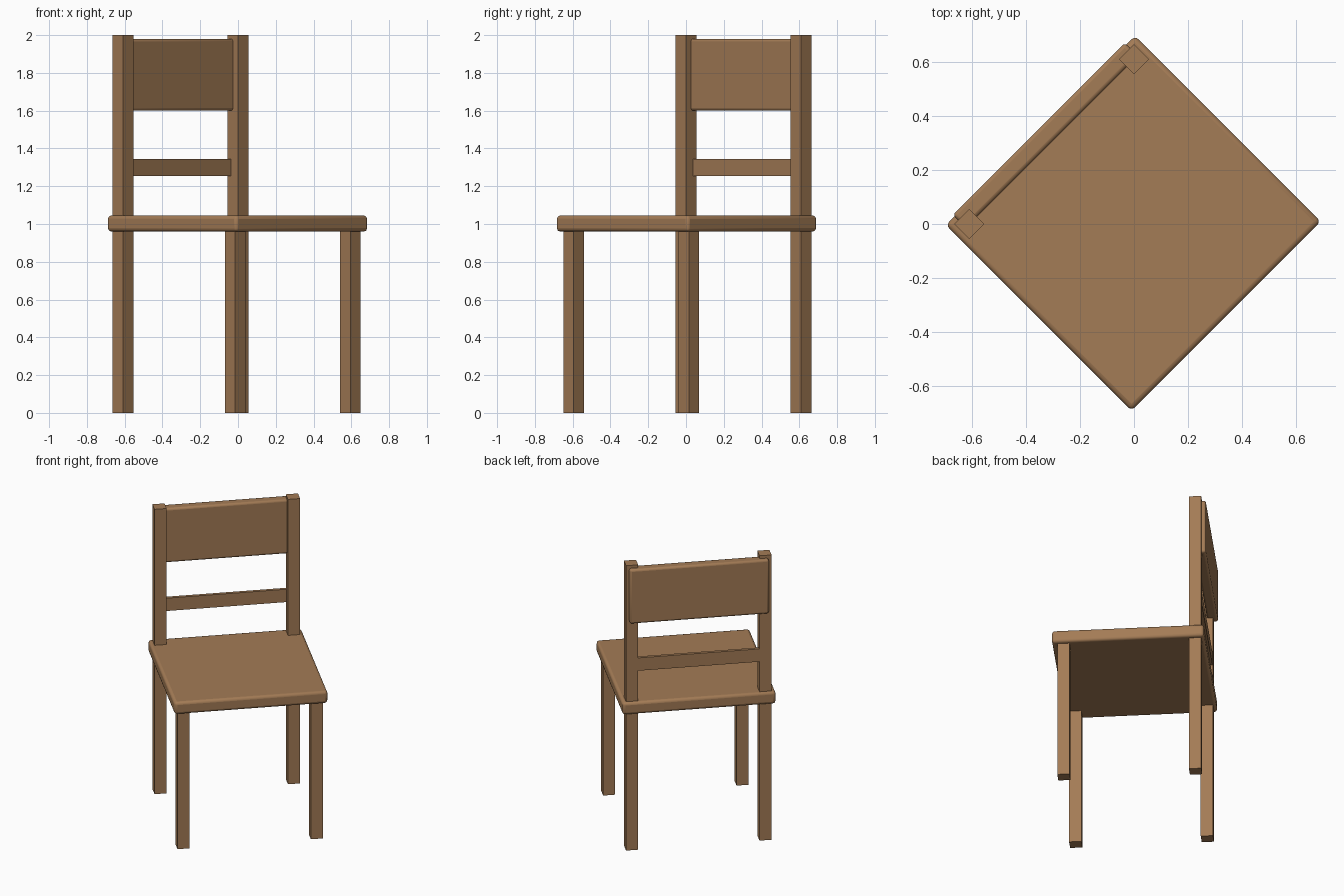
import bpy
from mathutils import Matrix, Vector
from math import radians

default = bpy.data.objects.get("Cube")
if default:
    bpy.data.objects.remove(default, do_unlink=True)

# One plain wood colour
wood = bpy.data.materials.new("brown wood")
wood.use_nodes = True
colour = (0.37, 0.2, 0.092, 1)
wood.diffuse_color = colour
wood.node_tree.nodes["Principled BSDF"].inputs["Base Color"].default_value = colour

# The chair is laid out square, then turned to face between front and left
TURN = Matrix.Rotation(radians(45), 4, "Z")


def board(name, low, high, rounding=0):
    """Box between two corners, optionally with rounded edges."""
    low, high = Vector(low), Vector(high)
    bpy.ops.mesh.primitive_cube_add(size=1)
    obj = bpy.context.object
    obj.name = obj.data.name = name
    size = high - low
    obj.data.transform(Matrix.Translation((low + high) / 2)
                       @ Matrix.Diagonal((*size, 1)))
    obj.matrix_world = TURN
    obj.data.materials.append(wood)
    if rounding:
        bevel = obj.modifiers.new("rounded edges", "BEVEL")
        bevel.width = rounding
        bevel.segments = 3
        bpy.ops.object.shade_smooth_by_angle(angle=radians(35))
    return obj


HALF = 0.039      # half the thickness of a leg
LEG_X = 0.431     # sideways position of the legs
SEAT_BOTTOM, SEAT_TOP = 0.96, 1.045


def leg(name, x, y, top):
    board(name, (x - HALF, y - HALF, 0), (x + HALF, y + HALF, top))


# Seat
board("seat", (-0.495, -0.482, SEAT_BOTTOM), (0.495, 0.489, SEAT_TOP), 0.018)

# Short front legs and tall back posts
for side, x in (("right", -LEG_X), ("left", LEG_X)):
    leg("front_leg_" + side, x, -0.41, SEAT_BOTTOM + 0.02)
    leg("back_post_" + side, x, 0.431, 2)

# Backrest panel and the narrow rail below it
board("backrest_panel", (-0.45, 0.43, 1.6), (0.45, 0.498, 1.98), 0.014)
board("backrest_rail", (-LEG_X, 0.445, 1.255), (LEG_X, 0.467, 1.345))
